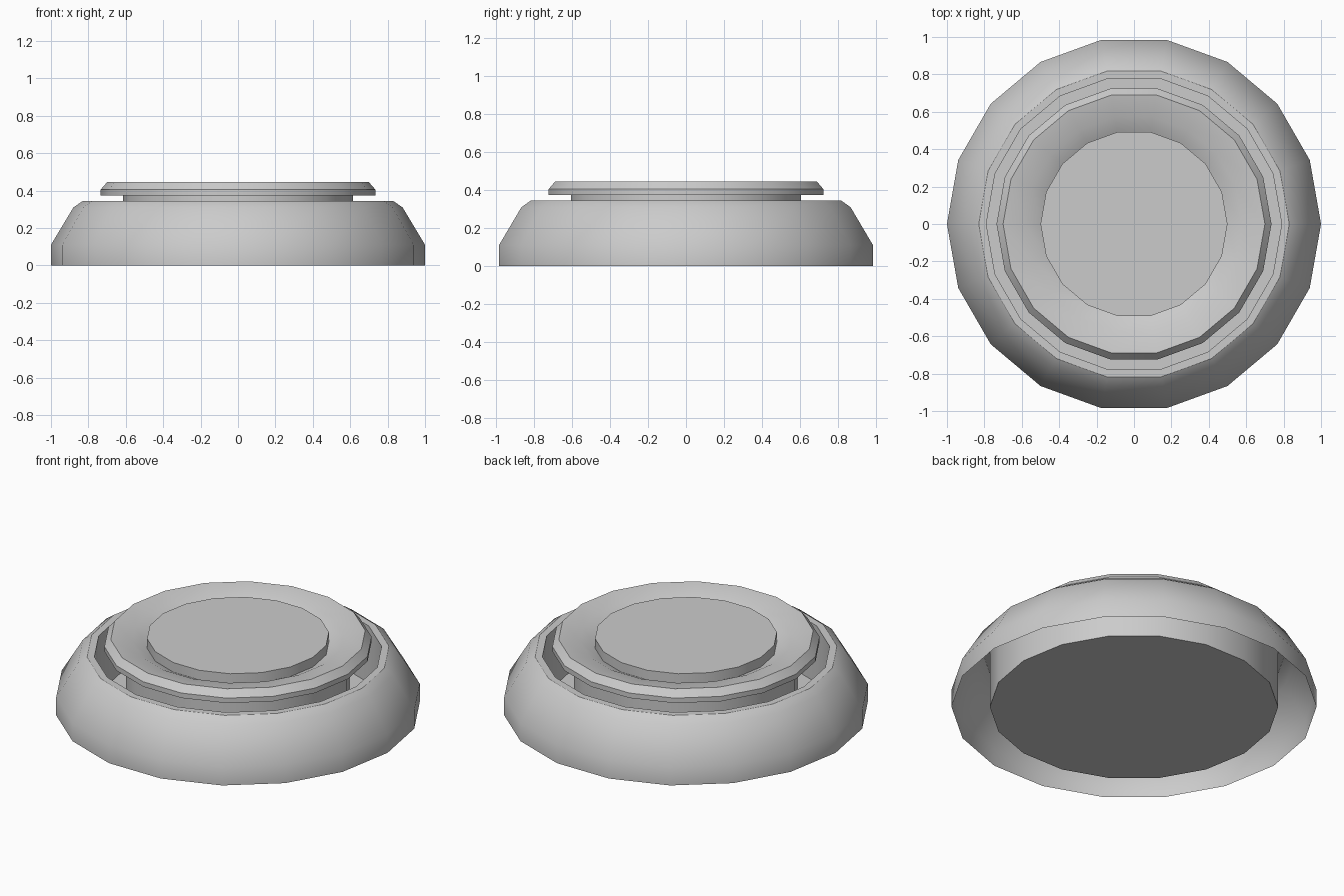
import bpy, bmesh, math

if "Cube" in bpy.data.objects:
    bpy.data.objects.remove(bpy.data.objects["Cube"])

SIDES = 18


def lathe(name, profile, angle=35):
    """Revolve (radius, z) points about z; radius 0 closes with one flat n-gon."""
    bm = bmesh.new()
    rings = []
    for r, z in profile:
        if r == 0:
            rings.append(None)
            continue
        rings.append([bm.verts.new((r * math.cos(2 * math.pi * i / SIDES),
                                    r * math.sin(2 * math.pi * i / SIDES), z))
                      for i in range(SIDES)])
    for a, b in zip(rings, rings[1:]):
        if a is None or b is None:
            bm.faces.new(a or b)
            continue
        for i in range(SIDES):
            j = (i + 1) % SIDES
            bm.faces.new((a[i], a[j], b[j], b[i]))
    bmesh.ops.recalc_face_normals(bm, faces=bm.faces)
    mesh = bpy.data.meshes.new(name)
    bm.to_mesh(mesh)
    bm.free()
    obj = bpy.data.objects.new(name, mesh)
    bpy.context.collection.objects.link(obj)
    bpy.ops.object.select_all(action='DESELECT')
    obj.select_set(True)
    bpy.context.view_layer.objects.active = obj
    bpy.ops.object.shade_smooth_by_angle(angle=math.radians(angle))
    return obj


# outer skirt, open below, folding over into the inner well with a flat floor
lathe("housing", [(1.0, 0), (1.0, 0.11), (0.88, 0.31), (0.83, 0.345),
                  (0.79, 0.345), (0.79, 0.0), (0, 0.0)])

# neck standing on the well floor
lathe("neck", [(0.615, 0.003), (0.615, 0.375)])

# overhanging cap with a dished ring and raised centre pad
lathe("button_cap", [(0.615, 0.375), (0.735, 0.375), (0.735, 0.405),
                     (0.70, 0.445), (0.58, 0.425), (0.50, 0.385),
                     (0.50, 0.443), (0, 0.443)])
